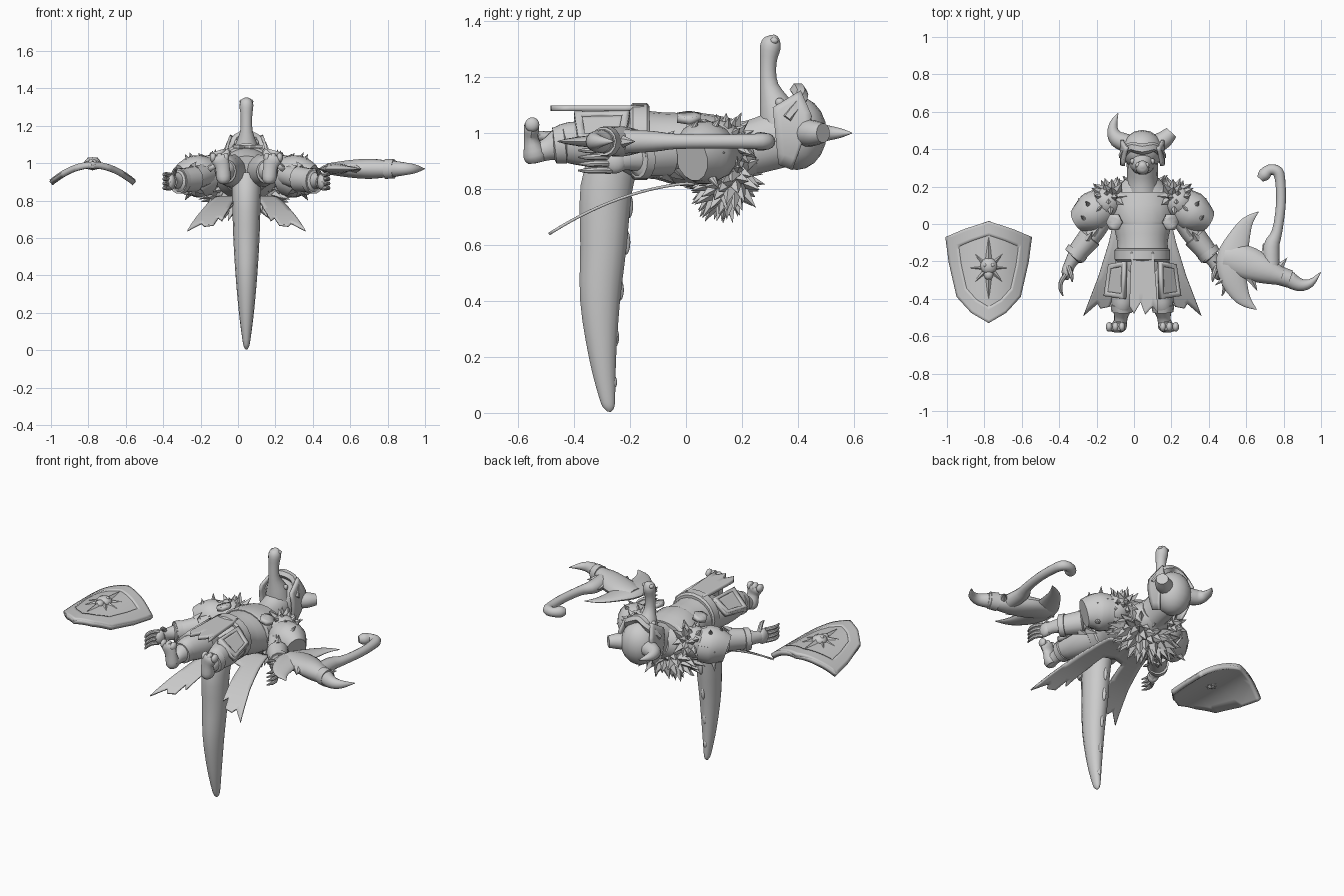
import bpy, bmesh, math, random
from mathutils import Vector, Matrix

if "Cube" in bpy.data.objects:
    bpy.data.objects.remove(bpy.data.objects["Cube"])

random.seed(4)
CX = 0.045                      # centre line of the figure
grey = bpy.data.materials.new("stone_grey")
grey.diffuse_color = (0.6, 0.6, 0.6, 1)
grey.use_nodes = True
grey.node_tree.nodes["Principled BSDF"].inputs["Base Color"].default_value = grey.diffuse_color


def finish(name, bm, body=True, mirror=False, thick=0):
    bmesh.ops.recalc_face_normals(bm, faces=bm.faces)
    me = bpy.data.meshes.new(name)
    bm.to_mesh(me)
    bm.free()
    me.materials.append(grey)
    ob = bpy.data.objects.new(name, me)
    bpy.context.collection.objects.link(ob)
    ob.location.x = CX if body else 0
    if thick:
        s = ob.modifiers.new("thickness", 'SOLIDIFY')
        s.thickness, s.offset = thick, 0
    if mirror:
        ob.modifiers.new("mirror", 'MIRROR')
    return ob


def spline(rows, n=3):
    """Smooth rows of numbers with a Catmull-Rom curve."""
    out = []
    for i in range(len(rows) - 1):
        a, b, c, d = (rows[max(0, min(len(rows) - 1, i + k))] for k in (-1, 0, 1, 2))
        for s in range(n):
            t = s / n
            out.append([0.5 * (2*q + (r-p)*t + (2*p-5*q+4*r-w)*t*t + (3*q-p-3*r+w)*t**3)
                        for p, q, r, w in zip(a, b, c, d)])
    return out + [list(rows[-1])]


def add_loft(bm, rows, up=(0, 0, 1), sides=14, n=3):
    """Rows are x, y, z, half width, half height."""
    rows = spline(rows, n)
    pts = [Vector(r[:3]) for r in rows]
    rings = []
    for i, r in enumerate(rows):
        t = (pts[min(i + 1, len(pts) - 1)] - pts[max(i - 1, 0)]).normalized()
        side = t.cross(Vector(up)).normalized()
        top = side.cross(t)
        rings.append([bm.verts.new(pts[i] + side * max(r[3], .002) * math.cos(a) + top * max(r[4], .002) * math.sin(a))
                      for a in (2 * math.pi * k / sides for k in range(sides))])
    for p, q in zip(rings, rings[1:]):
        for k in range(sides):
            bm.faces.new((p[k], p[(k+1) % sides], q[(k+1) % sides], q[k]))
    bm.faces.new(rings[0])
    bm.faces.new(rings[-1])


def loft(name, rows, up=(0, 0, 1), sides=14, n=3, **kw):
    bm = bmesh.new()
    add_loft(bm, rows, up, sides, n)
    return finish(name, bm, **kw)


def balls(name, items, **kw):
    """Items are (centre, radii)."""
    bm = bmesh.new()
    for c, r in items:
        bmesh.ops.create_uvsphere(bm, u_segments=16, v_segments=10, radius=1,
                                  matrix=Matrix.Translation(c) @ Matrix.Diagonal((*r, 1)))
    return finish(name, bm, **kw)


def spikes(name, items, sides=5, **kw):
    """Items are (base, tip, radius)."""
    bm = bmesh.new()
    for b, t, r in items:
        b, t = Vector(b), Vector(t)
        rot = (t - b).to_track_quat('Z', 'Y').to_matrix().to_4x4()
        bmesh.ops.create_cone(bm, cap_ends=True, segments=sides, radius1=r, radius2=0, depth=(t-b).length,
                              matrix=Matrix.Translation((b + t) / 2) @ rot)
    return finish(name, bm, **kw)


def plate(name, outline, zf, thick, hole=0, cuts=4, **kw):
    """Sheet draped on a height rule; hole leaves only a rim."""
    bm = bmesh.new()
    c = sum((Vector((*p, 0)) for p in outline), Vector()) / len(outline)
    vs = [bm.verts.new((*p, 0)) for p in outline]
    if hole:
        inner = [bm.verts.new(c + (v.co - c) * hole) for v in vs]
        for i in range(len(vs)):
            j = (i + 1) % len(vs)
            bm.faces.new((vs[i], vs[j], inner[j], inner[i]))
    else:
        bmesh.ops.triangulate(bm, faces=[bm.faces.new(vs)])
    bmesh.ops.subdivide_edges(bm, edges=bm.edges[:], cuts=cuts, use_grid_fill=True)
    for v in bm.verts:
        v.co.z = zf(v.co.x, v.co.y)
    return finish(name, bm, thick=thick, **kw)


def fur(name, centre, radii, count, length, keep, **kw):
    items = []
    for i in range(count):
        z = 1 - 2 * (i + .5) / count
        a = i * 2.39996
        d = Vector((math.sqrt(1 - z*z) * math.cos(a), math.sqrt(1 - z*z) * math.sin(a), z))
        if keep(d):
            p = Vector(centre) + Vector([d[k] * radii[k] for k in range(3)])
            lean = Vector((0, -.35, -.25)) + Vector([random.uniform(-.3, .3) for _ in range(3)])
            items.append((p - d * .02, p + (d + lean).normalized() * length * random.uniform(.7, 1.2), .03))
    return spikes(name, items, sides=4, **kw)


# Torso, belt and neck
loft("torso", [(0, .24, .94, .09, .08), (0, .14, .92, .17, .12), (0, 0, .94, .155, .13), (0, -.1, .955, .135, .12),
               (0, -.2, .96, .14, .12), (0, -.3, .95, .11, .09)], sides=20)
loft("belt", [(0, -.13, .97, .14, .125), (0, -.14, .97, .148, .138), (0, -.19, .97, .148, .138),
              (0, -.2, .97, .14, .125)], sides=20, n=1)
loft("chest_armour", [(0, .17, .95, .15, .1), (0, .1, .95, .165, .115), (0, .01, .955, .165, .122),
                      (0, 0, .955, .15, .12)], sides=20, n=1)
loft("neck", [(0, .14, .93, .095, .11), (0, .24, .95, .082, .1), (0, .34, .98, .085, .105),
              (0, .42, 1, .08, .09)])

# Head, helmet and horns
loft("snout", [(0, .35, .97, .085, .085), (0, .325, 1.08, .065, .065), (0, .297, 1.17, .034, .034),
               (0, .294, 1.25, .031, .03), (0, .302, 1.31, .037, .038), (0, .308, 1.34, .026, .026),
               (0, .308, 1.351, .008, .008)], up=(0, 1, 0))
balls("helmet", [((0, .395, 1.0), (.112, .108, .132))])
loft("helmet_brow", [(-.11, .36, 1.05, .02, .02), (-.07, .41, 1.12, .025, .025), (0, .4, 1.155, .03, .025),
                     (.07, .41, 1.12, .025, .025), (.11, .36, 1.05, .02, .02)], sides=6)
cheek = plate("helmet_cheek", [(-1.09, .31), (-1.15, .41), (-1.06, .45), (-.87, .38), (-.89, .33)],
              lambda x, y: .112 - 1.6 * (x + 1.01) ** 2, .015, mirror=True)
for v in cheek.data.vertices:                     # stand the cheek plates upright
    v.co = (v.co.z, v.co.y, -v.co.x)
balls("eyes", [((.053, .335, 1.11), (.014, .016, .016))], mirror=True)
balls("nostrils", [((.024, .315, 1.33), (.013, .015, .012))], mirror=True)
loft("whole_horn", [(-.08, .43, 1, .05, .05), (-.135, .455, 1, .045, .045), (-.158, .5, 1, .03, .03),
                    (-.15, .55, 1, .018, .018), (-.13, .592, 1, .002, .002)])
loft("broken_horn", [(.08, .43, 1, .05, .05), (.12, .455, 1, .046, .046), (.155, .49, 1, .035, .035)])

# Tail with a row of studs
loft("tail", [(0, -.25, .92, .08, .09), (0, -.285, .8, .076, .095), (0, -.295, .6, .07, .085),
              (0, -.307, .4, .058, .073), (0, -.298, .2, .04, .05), (0, -.282, .06, .022, .03),
              (0, -.275, .02, .014, .02), (0, -.275, .004, .004, .006)], up=(0, 1, 0))
balls("tail_studs", [((0, y, z), (.013, .016, h)) for y, z, h in
                     ((-.205, .74, .045), (-.215, .61, .045), (-.238, .44, .04), (-.255, .27, .035),
                      (-.262, .11, .025))])

# Fur mantle over the back and shoulders
balls("mantle", [((0, .13, .86), (.2, .09, .1))])
fur("mantle_fur", (0, .14, .85), (.2, .085, .11), 130, .065, lambda d: d.z < .45)
fur("shoulder_fur", (.17, .13, .96), (.09, .08, .07), 70, .055, lambda d: d.y > -.5 and d.z > -.6, mirror=True)

# Shoulder armour
balls("pauldron", [((.19, .12, .95), (.09, .09, .095))], mirror=True)
loft("pauldron_plate", [(.2, .1, .93, .1, .1), (.26, .065, .93, .11, .115), (.3, .045, .925, .095, .105),
                        (.345, .02, .91, .065, .085)], mirror=True, n=2)
spikes("pauldron_spikes", [((.28, .09, 1.0), (.305, .125, 1.06), .022), ((.3, .02, 1.0), (.33, .045, 1.05), .022),
                           ((.3, .1, .93), (.345, .14, .93), .025), ((.29, .08, .86), (.33, .12, .8), .025)],
       sides=8, mirror=True)
hexagon = [(.15 + .042 * math.cos(a), .01 + .048 * math.sin(a)) for a in (k * math.pi / 3 for k in range(6))]
plate("strap_buckle", hexagon, lambda x, y: 1.055 - .3 * (x - .15), .025, cuts=1, mirror=True)

# Arms, cuffs and hands
loft("arm", [(.18, .09, .95, .06, .06), (.25, -.04, .925, .05, .055), (.33, -.13, .91, .05, .055),
             (.385, -.21, .905, .032, .038), (.4, -.25, .9, .03, .04)], mirror=True)
loft("cuff", [(.275, -.065, .915, .05, .05), (.28, -.07, .915, .064, .07), (.365, -.175, .905, .052, .06),
              (.37, -.18, .905, .04, .045)], mirror=True, n=1)
loft("cuff_band", [(.345, -.145, .905, .062, .07), (.365, -.172, .905, .06, .068)], mirror=True, n=1)
jag = []
for k in range(9):
    a = k * 2 * math.pi / 9
    off = Vector((.78 * math.cos(a) * .055, -.62 * math.cos(a) * .055, .06 * math.sin(a)))
    base = Vector((.285, -.075, .915)) + off
    jag.append((base, base + Vector((-.03, .045, 0)) + off * .6, .022))
spikes("cuff_spikes", jag, sides=4, mirror=True)
balls("palm", [((.405, -.255, .9), (.027, .045, .045))], mirror=True)
bm = bmesh.new()
for k in range(4):
    z = .866 + .024 * k
    add_loft(bm, [(.41, -.27, z, .013, .013), (.435, -.31, z + .002, .012, .012), (.437, -.35, z, .01, .01),
                  (.425, -.385, z, .003, .003)], sides=8)
add_loft(bm, [(.395, -.23, .93, .014, .014), (.38, -.275, .965, .012, .012), (.375, -.31, .97, .003, .003)], sides=8)
finish("fingers", bm, mirror=True)

# Legs and feet
loft("leg", [(.06, -.17, .96, .075, .09), (.085, -.3, .96, .08, .088), (.105, -.42, .965, .062, .075),
             (.11, -.46, .955, .05, .058), (.115, -.5, .94, .036, .04), (.12, -.55, .925, .036, .036)], mirror=True)
loft("trouser_cuff", [(.108, -.43, .96, .05, .05), (.109, -.435, .96, .062, .072), (.11, -.47, .955, .056, .066),
                      (.11, -.475, .955, .04, .04)], n=1, mirror=True)
loft("foot", [(.12, -.535, .895, .025, .03), (.122, -.54, .92, .04, .042), (.128, -.553, .98, .038, .026),
              (.14, -.552, 1.02, .048, .028), (.145, -.55, 1.04, .04, .02)], up=(0, 1, 0), mirror=True)
balls("toes", [((.11 + .034 * k, -.55, 1.03), (.018, .026, .026)) for k in range(3)], mirror=True)
thigh = [(.09, -.2), (.175, -.215), (.2, -.385), (.095, -.4)]
lean = lambda x, y: 1.065 - .9 * (x - .085)
plate("thigh_plate", thigh, lean, .025, mirror=True)
plate("thigh_plate_rim", thigh, lambda x, y: lean(x, y) + .012, .025, hole=.72, cuts=1, mirror=True)

# Tabard and torn cape
plate("tabard", [(-.06, -.15), (.06, -.15), (.085, -.48), (.055, -.44), (.015, -.485), (-.01, -.42),
                 (-.045, -.48), (-.07, -.44)], lambda x, y: 1.088, .02)
plate("cape", [(0, .03), (.15, .03), (.18, -.1), (.235, -.28), (.315, -.49), (.24, -.425), (.225, -.45),
               (.175, -.44), (.15, -.37), (.13, -.4), (.09, -.25), (.07, -.14), (0, -.12)],
      lambda x, y: .82 - .1 * abs(y) - .55 * y * y, .01, mirror=True)

# Arched shield with rim and star
SX, SY = -.777, -.235
arch = lambda x, y: .987 - 1.9 * (x - SX) ** 2
half = [(.12, -.025), (.223, -.07), (.205, -.21), (.165, -.39), (.09, -.475)]
shield = [(SX, .015)] + [(SX + x, y) for x, y in half] + [(SX, -.53)] + [(SX - x, y) for x, y in half[::-1]]
plate("shield_board", shield, arch, .028, cuts=7, body=False)
plate("shield_rim", shield, lambda x, y: arch(x, y) + .009, .024, hole=.7, body=False)
rays = []
for k in range(8):
    a = k * math.pi / 4
    length = (.1, .105, .165, .105)[k % 4]
    x, y = SX + length * math.cos(a), SY + length * math.sin(a)
    rays.append(((SX, SY, .992), (x, y, arch(x, y) + .016), .03))
spikes("shield_star", rays, sides=4, body=False)
balls("shield_skull", [((SX, SY + .01, 1.0), (.045, .045, .032)), ((SX, SY - .035, 1.0), (.025, .03, .024)),
                       ((SX - .02, SY + .015, 1.022), (.011, .011, .01)),
                       ((SX + .02, SY + .015, 1.022), (.011, .011, .01))], body=False)

# Axe: blade, head, horn and bone handle
Z = .97
loft("axe_blade", [(.665, .065, Z, .002, .002), (.605, .01, Z, .032, .01), (.56, -.08, Z, .06, .018),
                   (.525, -.19, Z, .085, .03), (.535, -.3, Z, .07, .026), (.585, -.4, Z, .04, .014),
                   (.655, -.457, Z, .002, .002)], body=False)
loft("axe_head", [(.48, -.18, Z, .06, .03), (.58, -.2, Z, .09, .045), (.7, -.245, Z, .075, .055),
                  (.8, -.285, Z, .045, .045), (.85, -.3, Z, .04, .04)], body=False)
loft("axe_collar", [(.79, -.28, Z, .05, .055), (.835, -.295, Z, .048, .052)], n=1, body=False)
loft("axe_horn", [(.82, -.29, Z, .045, .045), (.885, -.325, Z, .035, .036), (.945, -.315, Z, .022, .024),
                  (.998, -.258, Z, .002, .002)], body=False)
spikes("axe_teeth", [((.5, -.22, Z), (.42, -.2, Z), .025), ((.5, -.28, Z), (.43, -.33, Z), .025),
                     ((.62, -.28, Z), (.66, -.36, Z), .03), ((.7, -.2, Z), (.69, -.1, Z), .03),
                     ((.77, -.24, Z), (.82, -.18, Z), .03)], sides=6, body=False)
loft("axe_handle", [(.735, -.24, Z, .045, .045), (.735, -.12, Z, .043, .038), (.765, -.04, Z, .028, .028),
                    (.785, .1, Z, .026, .026), (.783, .22, Z, .027, .027), (.768, .28, Z, .03, .03),
                    (.725, .29, Z, .028, .028), (.695, .262, Z, .034, .034), (.675, .24, Z, .02, .02)], body=False)

# Smooth shading that keeps hard edges
for ob in bpy.context.scene.objects:
    ob.select_set(True)
    bpy.context.view_layer.objects.active = ob
bpy.ops.object.shade_smooth_by_angle(angle=math.radians(35))
